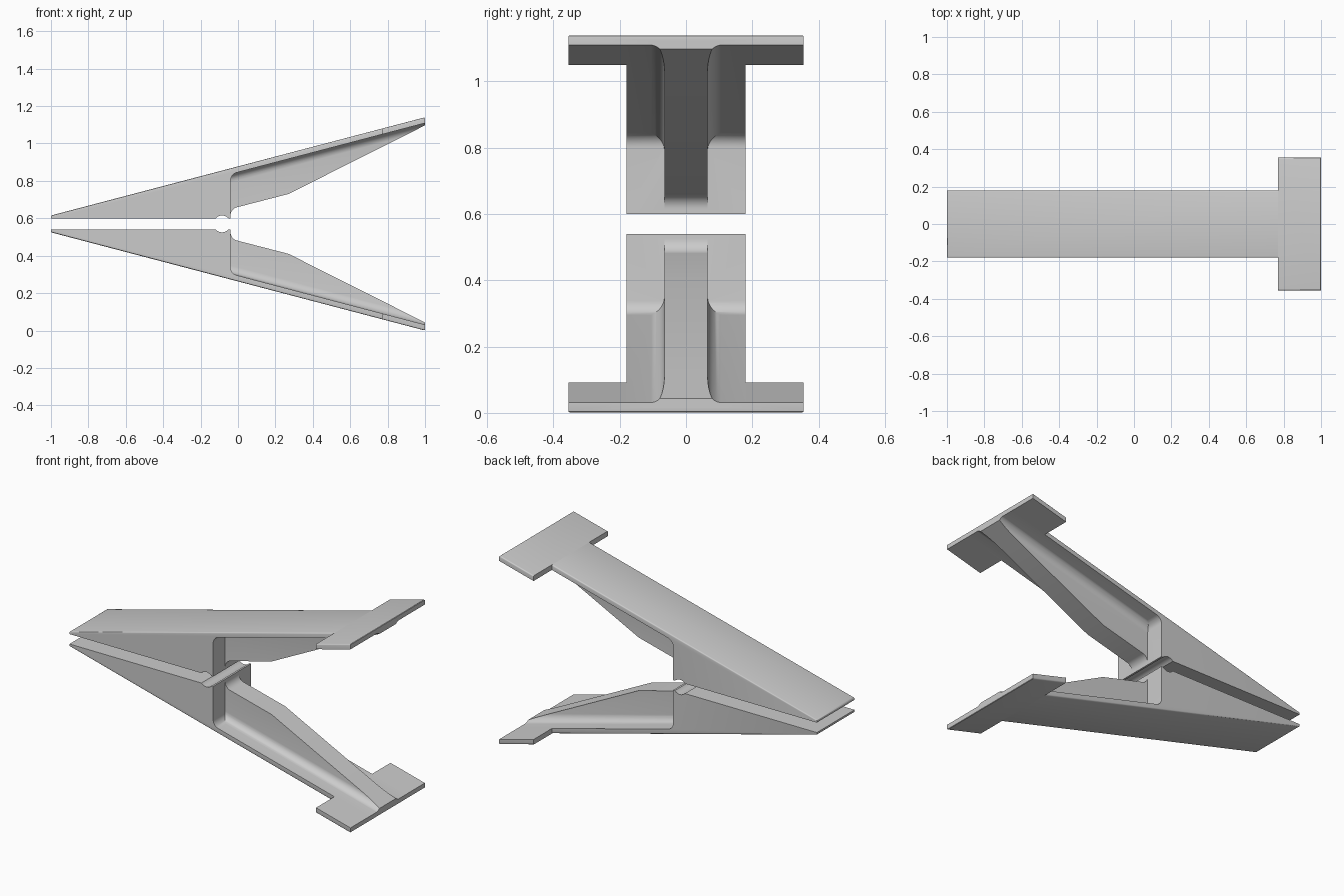
import bpy, bmesh, math
from mathutils import Vector

if "Cube" in bpy.data.objects:
    bpy.data.objects.remove(bpy.data.objects["Cube"])

SLOPE = -0.2625
def outer(x): return 0.2625 + SLOPE * x        # sloped outer face
def flange(x): return outer(x) + 0.031         # inner face of the flange

def rounded(a, b, c, r, n=8):
    """Arc of radius r replacing corner b between a and c."""
    a, b, c = Vector(a), Vector(b), Vector(c)
    u, v = (a - b).normalized(), (c - b).normalized()
    half = u.angle(v) / 2
    centre = b + (u + v).normalized() * (r / math.sin(half))
    p = b + u * (r / math.tan(half)) - centre
    q = b + v * (r / math.tan(half)) - centre
    sweep = p.angle(q)
    return [tuple(centre + (p * math.sin((1 - i / n) * sweep) + q * math.sin(i / n * sweep)) / math.sin(sweep))
            for i in range(n + 1)]

def loft(name, ring_a, ring_b):
    bm = bmesh.new()
    a = [bm.verts.new(p) for p in ring_a]
    b = [bm.verts.new(p) for p in ring_b]
    bm.faces.new(a)
    bm.faces.new(b[::-1])
    for i in range(len(a)):
        j = (i + 1) % len(a)
        bm.faces.new((a[j], a[i], b[i], b[j]))
    bmesh.ops.recalc_face_normals(bm, faces=bm.faces)
    me = bpy.data.meshes.new(name)
    bm.to_mesh(me)
    bm.free()
    ob = bpy.data.objects.new(name, me)
    bpy.context.collection.objects.link(ob)
    return ob

def slab(name, profile, half):
    return loft(name, [(x, -half, z) for x, z in profile], [(x, half, z) for x, z in profile])

def boolean(ob, other, op):
    m = ob.modifiers.new("bool", 'BOOLEAN')
    m.operation, m.solver, m.object = op, 'EXACT', other
    bpy.context.view_layer.objects.active = ob
    bpy.ops.object.modifier_apply(modifier=m.name)
    bpy.data.objects.remove(other)

# Jaw body with round pivot groove, running into the thin handle flange
a0 = math.asin(0.03 / 0.045)
groove = [(-0.085 - 0.045 * math.cos(t), 0.57 - 0.045 * math.sin(t))
          for t in [a0 + (math.pi - 2 * a0) * i / 10 for i in range(11)]]
wall = rounded((-0.04, 0.54), (-0.04, flange(-0.04)), (1, flange(1)), 0.045)
jaw = slab("lower_jaw", [(-1, outer(-1)), (-1, 0.54)] + groove + [(-0.04, 0.54)] + wall
           + [(1, flange(1)), (1, outer(1))], 0.18)

# Wide finger plate at the handle end
plate = slab("plate", [(0.77, outer(0.77)), (0.77, flange(0.77)), (1, flange(1)), (1, outer(1))], 0.355)
boolean(jaw, plate, 'UNION')

# Central web, flared into the flange and trimmed to its side profile
r, w = 0.045, 0.065
side = [(w + r, -0.014)] + [(w + r - r * math.sin(t), r - 0.0005 - r * math.cos(t))
                            for t in [math.pi / 2 * i / 8 for i in range(9)]] + [(w, 0.4)]
section = side + [(-y, h) for y, h in reversed(side)]
web = loft("web", *[[(x, y, flange(x) + h) for y, h in section] for x in (-0.1, 1.1)])
top = rounded((-0.04, 0.535), (-0.04, 0.49), (0.27, 0.41), 0.045)
trim = slab("trim", [(-0.06, 0.26), (-0.06, top[0][1])] + top + [(0.27, 0.41), (1, 0.043), (1, 0.005)], 0.3)
boolean(web, trim, 'INTERSECT')
boolean(jaw, web, 'UNION')

# Clean up and soften the edges of the outer face
bm = bmesh.new()
bm.from_mesh(jaw.data)
bmesh.ops.remove_doubles(bm, verts=bm.verts, dist=0.0001)
bmesh.ops.dissolve_limit(bm, angle_limit=0.01, verts=bm.verts, edges=bm.edges)
on_outer = lambda v: abs(v.co.z - outer(v.co.x)) < 0.0005
rim = [e for e in bm.edges if all(on_outer(v) for v in e.verts)
       and len(e.link_faces) == 2 and e.calc_face_angle(0) > 0.5]
bmesh.ops.bevel(bm, geom=rim, offset=0.007, segments=3, profile=0.5, affect='EDGES')
bm.to_mesh(jaw.data)

# Upper jaw is the mirror image
for v in bm.verts:
    v.co.z = 1.14 - v.co.z
bmesh.ops.reverse_faces(bm, faces=bm.faces)
me = bpy.data.meshes.new("upper_jaw")
bm.to_mesh(me)
bm.free()
upper = bpy.data.objects.new("upper_jaw", me)
bpy.context.collection.objects.link(upper)

for ob in (jaw, upper):
    bpy.ops.object.select_all(action='DESELECT')
    ob.select_set(True)
    bpy.context.view_layer.objects.active = ob
    bpy.ops.object.shade_smooth_by_angle(angle=math.radians(32))
